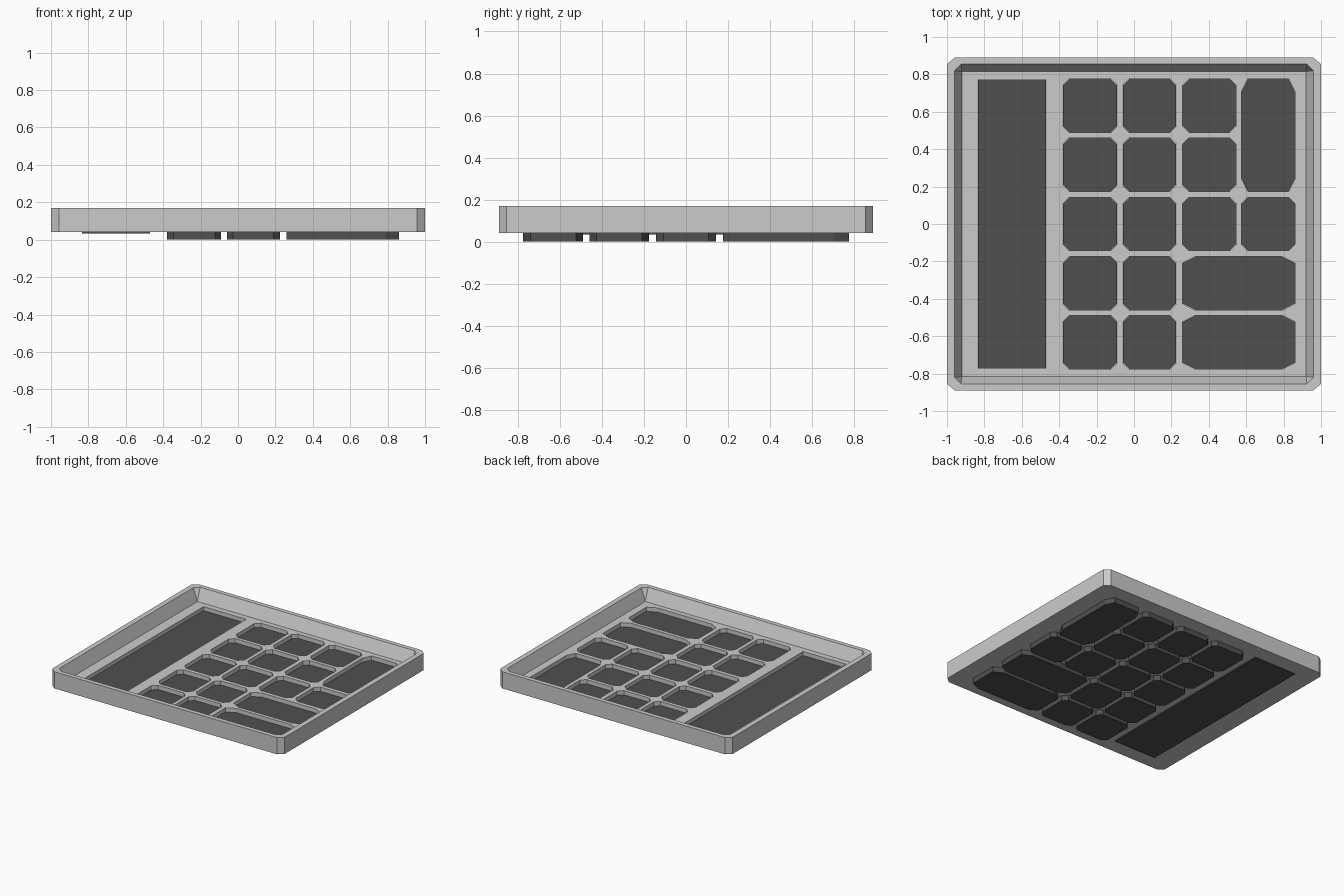
import bpy, bmesh

if "Cube" in bpy.data.objects:
    bpy.data.objects.remove(bpy.data.objects["Cube"])


def ring(x0, x1, y0, y1, cx, cy):
    """Rectangle outline with corners cut by cx, cy (8 points)."""
    return [(x0 + cx, y0), (x1 - cx, y0), (x1, y0 + cy), (x1, y1 - cy),
            (x1 - cx, y1), (x0 + cx, y1), (x0, y1 - cy), (x0, y0 + cy)]


def loft(bm, loops):
    """Skin a stack of (outline, z) loops and cap both ends."""
    rows = [[bm.verts.new((x, y, z)) for x, y in pts] for pts, z in loops]
    bm.faces.new(rows[0][::-1])
    for a, b in zip(rows, rows[1:]):
        for i in range(8):
            j = (i + 1) % 8
            bm.faces.new((a[i], a[j], b[j], b[i]))
    bm.faces.new(rows[-1])


def finish(bm, name, mat=None):
    bmesh.ops.remove_doubles(bm, verts=bm.verts, dist=1e-5)
    bmesh.ops.recalc_face_normals(bm, faces=bm.faces)
    mesh = bpy.data.meshes.new(name)
    bm.to_mesh(mesh)
    bm.free()
    ob = bpy.data.objects.new(name, mesh)
    bpy.context.collection.objects.link(ob)
    if mat:
        mesh.materials.append(mat)
    return ob


dark = bpy.data.materials.new("dark_plastic")
dark.diffuse_color = (0.08, 0.08, 0.08, 1)
dark.use_nodes = True
dark.node_tree.nodes["Principled BSDF"].inputs["Base Color"].default_value = dark.diffuse_color

# Key grid: column and row spans
cols = [(-0.38, -0.09), (-0.06, 0.225), (0.26, 0.545), (0.575, 0.86)]
rows = [(0.49, 0.775), (0.175, 0.46), (-0.142, 0.142), (-0.46, -0.175), (-0.775, -0.49)]
C = 0.034

# Each opening: name, x0, x1, y0, y1, corner cut x, corner cut y
openings = []
for r, (y0, y1) in enumerate(rows):
    for c, (x0, x1) in enumerate(cols):
        if (c == 3 and r != 2) or (c == 2 and r >= 3):
            continue
        openings.append((f"key_{r}_{c}", x0, x1, y0, y1, C, C))
openings.append(("tall_key", *cols[3], rows[1][0], rows[0][1], C, 2 * C))
for r in (3, 4):
    openings.append((f"wide_key_{r}", cols[2][0], cols[3][1], *rows[r], 2 * C, C))
screen = ("screen", -0.835, -0.47, -0.77, 0.77, 0, 0)

# Tray-shaped housing with sloped inner walls
bm = bmesh.new()
outer = ring(-1, 1, -0.89, 0.89, 0.042, 0.035)
loft(bm, [(outer, 0.04), (outer, 0.17),
          (ring(-0.96, 0.96, -0.855, 0.855, 0.035, 0.035), 0.17),
          (ring(-0.92, 0.92, -0.815, 0.815, 0, 0), 0.075)])
housing = finish(bm, "housing")

# Cutter for the openings in the housing face
bm = bmesh.new()
e = 0.001
for _, x0, x1, y0, y1, cx, cy in openings + [screen]:
    o = ring(x0 - e, x1 + e, y0 - e, y1 + e, cx or 0.0005, cy or 0.0005)
    loft(bm, [(o, 0.0), (o, 0.12)])
cutter = finish(bm, "opening_cutter")
cutter.hide_render = True

bpy.context.view_layer.objects.active = housing
mod = housing.modifiers.new("openings", "BOOLEAN")
mod.operation = "DIFFERENCE"
mod.solver = "EXACT"
mod.object = cutter
bpy.ops.object.modifier_apply(modifier=mod.name)
bpy.data.objects.remove(cutter)

# Keys standing out below the face
for name, *box in openings:
    bm = bmesh.new()
    o = ring(*box)
    loft(bm, [(o, 0.0), (o, 0.043)])
    finish(bm, name, dark)

# Screen plate, almost flush with the face
bm = bmesh.new()
bmesh.ops.create_cube(bm, size=1)
for v in bm.verts:
    v.co.x = -0.6525 + v.co.x * 0.365
    v.co.y *= 1.54
    v.co.z = 0.039 + v.co.z * 0.01
finish(bm, "screen", dark)
